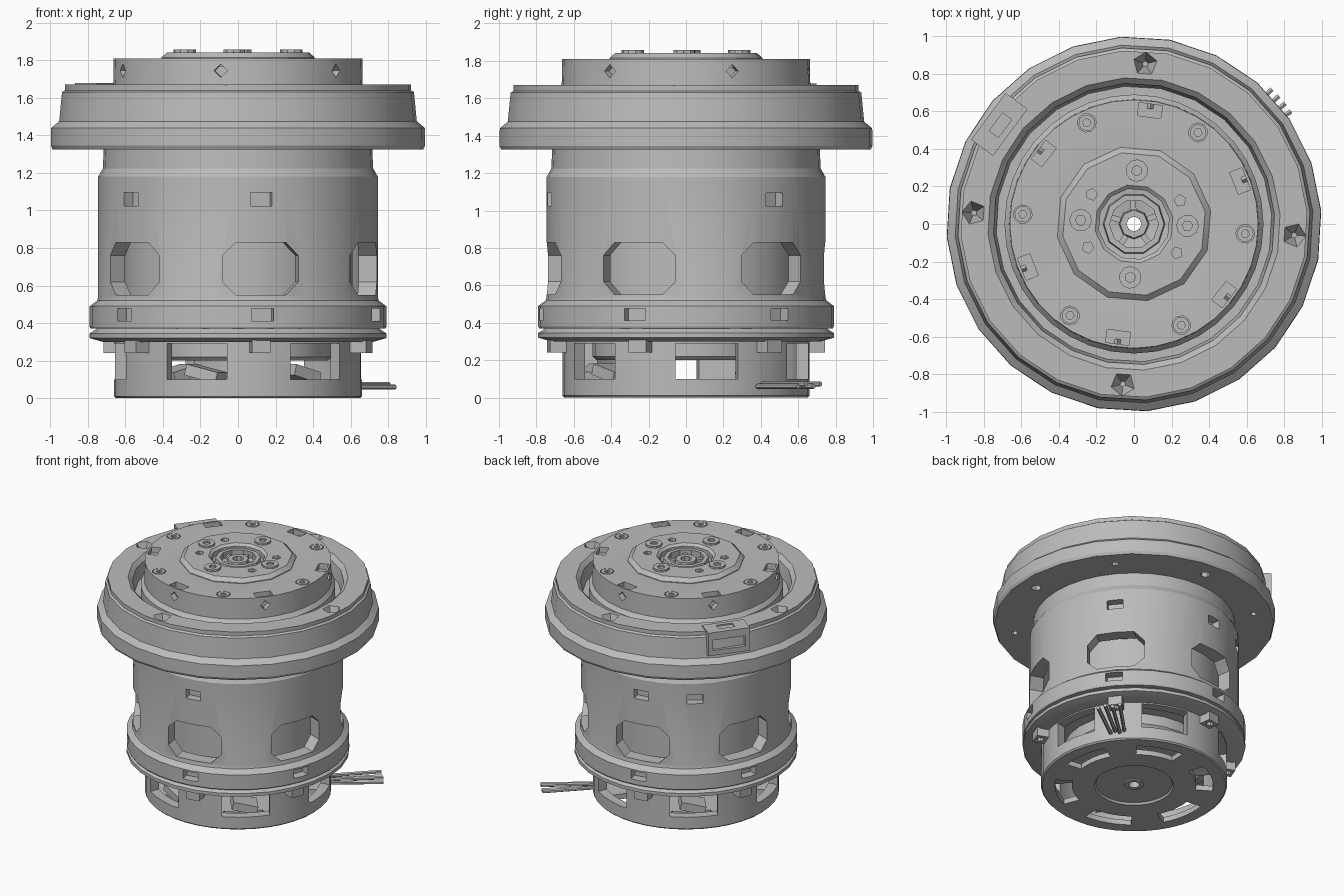
import bpy, bmesh, math
from mathutils import Matrix, Vector

if "Cube" in bpy.data.objects:
    bpy.data.objects.remove(bpy.data.objects["Cube"])

mat = bpy.data.materials.new("light_grey_metal")
mat.diffuse_color = (0.5, 0.5, 0.5, 1)
mat.use_nodes = True
mat.node_tree.nodes["Principled BSDF"].inputs["Base Color"].default_value = mat.diffuse_color


def make(name, bm):
    bmesh.ops.recalc_face_normals(bm, faces=bm.faces[:])
    me = bpy.data.meshes.new(name)
    bm.to_mesh(me)
    bm.free()
    me.materials.append(mat)
    ob = bpy.data.objects.new(name, me)
    bpy.context.collection.objects.link(ob)
    return ob


def lathe(name, profile, segs, phase=0.0):
    """Spin a closed (radius, z) loop about the z axis."""
    bm = bmesh.new()
    rings = []
    for i in range(segs):
        a = math.radians(phase) + math.tau * i / segs
        rings.append([bm.verts.new((r * math.cos(a), r * math.sin(a), z)) for r, z in profile])
    n = len(profile)
    for i in range(segs):
        p, q = rings[i], rings[(i + 1) % segs]
        for j in range(n):
            k = (j + 1) % n
            bm.faces.new((p[j], q[j], q[k], p[k]))
    return make(name, bm)


def side(deg, z):
    """Frame on the wall: x along the wall, y up, z outwards."""
    a = math.radians(deg)
    out, up = Vector((math.cos(a), math.sin(a), 0)), Vector((0, 0, 1))
    m = Matrix((up.cross(out), up, out)).transposed().to_4x4()
    return Matrix.Translation((0, 0, z)) @ m


def top(deg, r):
    """Frame lying flat: x outwards, y along the circle, z up."""
    return Matrix.Rotation(math.radians(deg), 4, 'Z') @ Matrix.Translation((r, 0, 0))


def prism(bm, m, pts, z0, z1, s0=1.0, s1=1.0):
    lo = [bm.verts.new(m @ Vector((x * s0, y * s0, z0))) for x, y in pts]
    hi = [bm.verts.new(m @ Vector((x * s1, y * s1, z1))) for x, y in pts]
    n = len(pts)
    bm.faces.new(lo[::-1])
    bm.faces.new(hi)
    for i in range(n):
        j = (i + 1) % n
        bm.faces.new((lo[i], lo[j], hi[j], hi[i]))


def rect(w, h, c=0.0):
    w, h = w / 2, h / 2
    if not c:
        return [(-w, -h), (w, -h), (w, h), (-w, h)]
    return [(-w + c, -h), (w - c, -h), (w, -h + c), (w, h - c),
            (w - c, h), (-w + c, h), (-w, h - c), (-w, -h + c)]


def ngon(r, n, phase=0.0):
    return [(r * math.cos(phase + math.tau * i / n), r * math.sin(phase + math.tau * i / n))
            for i in range(n)]


def cut(ob, bm):
    """Subtract the cutter mesh and bake the result."""
    cutter = make("cutter", bm)
    cutter.hide_render = True
    mod = ob.modifiers.new("cut", 'BOOLEAN')
    mod.operation, mod.solver, mod.object = 'DIFFERENCE', 'EXACT', cutter
    bpy.context.view_layer.update()
    dg = bpy.context.evaluated_depsgraph_get()
    me = bpy.data.meshes.new_from_object(ob.evaluated_get(dg))
    ob.modifiers.clear()
    ob.data = me
    bpy.data.objects.remove(cutter)


def six(start):
    return [start + 60 * k for k in range(6)]


# base cup with wall windows and floor slots
cup = lathe("base_cup", [(0.045, 0.015), (0.27, 0.015), (0.28, 0), (0.65, 0), (0.66, 0.01), (0.66, 0.31),
                         (0.59, 0.31), (0.59, 0.04), (0.045, 0.04)], 40)
bm = bmesh.new()
for a in six(10):
    prism(bm, side(a, 0.195), rect(0.34, 0.19), 0.5, 0.8)
    arc = [math.radians(a + t) for t in range(-18, 19, 6)]
    pts = [(0.56 * math.cos(t), 0.56 * math.sin(t)) for t in arc]
    pts += [(0.44 * math.cos(t), 0.44 * math.sin(t)) for t in arc[::-1]]
    prism(bm, Matrix.Identity(4), pts, -0.1, 0.06)
cut(cup, bm)
lathe("bottom_hub", [(0.04, 0.005), (0.07, 0.005), (0.07, 0.08), (0.04, 0.08)], 12)

# bearing carrier and clips seen through the base windows
lathe("bearing_carrier", [(0.04, 0.2), (0.48, 0.2), (0.5, 0.22), (0.5, 0.32), (0.04, 0.32)], 24)
bm = bmesh.new()
for a in (-110, -50, 130):
    prism(bm, side(a, 0.13) @ Matrix.Rotation(-0.25, 4, 'Z'), rect(0.18, 0.06), 0.42, 0.58)
make("winding_clips", bm)

# mounting lugs with screw holes
lugs = bmesh.new()
holes = bmesh.new()
for a in six(-80.4):
    prism(lugs, top(a, 0.70), rect(0.09, 0.10), 0.24, 0.32)
    prism(holes, top(a, 0.705), ngon(0.025, 6), 0.2, 0.28)
cut(make("mounting_lugs", lugs), holes)

# cable fan leaving the base
bm = bmesh.new()
for k in range(4):
    m = Matrix.Translation((0.47, 0.39, 0.06)) @ Matrix.Rotation(math.radians(36 + 3 * k), 4, 'Z')
    m = m @ Matrix.Translation((0, -0.045 + 0.03 * k, 0.012 * (k % 2)))
    m = m @ Matrix.Rotation(math.pi / 2, 4, 'Y')
    prism(bm, m, ngon(0.014, 6), 0, 0.42)
make("cables", bm)

# clamp ring below the housing
lathe("clamp_ring", [(0.45, 0.3), (0.72, 0.3), (0.79, 0.32), (0.79, 0.345), (0.76, 0.365), (0.74, 0.385),
                     (0.45, 0.385)], 28)

# main housing with windows, upper holes and rim notches
body = lathe("housing", [(0.645, 0.37), (0.785, 0.37), (0.79, 0.38), (0.79, 0.49), (0.75, 0.52), (0.745, 0.54),
                         (0.745, 1.18), (0.72, 1.225), (0.715, 1.34), (0.645, 1.34)], 36)
bm = bmesh.new()
for a in six(-80.4):
    prism(bm, side(a, 0.69), rect(0.41, 0.28, 0.07), 0.55, 0.9)
    prism(bm, side(a, 0.445), rect(0.12, 0.065), 0.72, 0.9)
for a in (-80.4, -140.4, 39.6, 99.6, 130):
    prism(bm, side(a, 1.06), rect(0.115, 0.07), 0.68, 0.9)
cut(body, bm)
lathe("stator_core", [(0.04, 0.32), (0.61, 0.32), (0.61, 1.5), (0.04, 1.5)], 36)

# stepped flange with countersunk holes
flange = lathe("flange", [(0.6, 1.325), (0.99, 1.325), (1.0, 1.345), (0.998, 1.44), (0.955, 1.475),
                          (0.94, 1.63), (0.925, 1.64), (0.925, 1.67), (0.78, 1.67), (0.75, 1.64),
                          (0.735, 1.54), (0.6, 1.54)], 24, 4)
bm = bmesh.new()
for k in range(4):
    a = 86 + 90 * k
    prism(bm, top(a, 0.855), ngon(0.065, 5), 1.55, 1.68, 0.25, 1.05)
    prism(bm, top(a, 0.855), ngon(0.035, 6), 1.3, 1.4)
    prism(bm, top(a + 45, 0.855), ngon(0.025, 6), 1.3, 1.38)
cut(flange, bm)

# connector socket on the flange edge
bm = bmesh.new()
prism(bm, side(143.5, 1.59), rect(0.31, 0.18), 0.82, 0.965)
socket = make("connector_socket", bm)
bm = bmesh.new()
prism(bm, side(143.5, 1.58), rect(0.24, 0.08), 0.93, 1.0)
prism(bm, top(143.5, 0.885), rect(0.06, 0.12), 1.65, 1.7)
cut(socket, bm)

# rotor cap with pockets, screw holes and side diamonds
cap = lathe("rotor_cap", [(0.04, 1.48), (0.69, 1.48), (0.69, 1.62), (0.665, 1.65), (0.662, 1.81), (0.3, 1.81),
                          (0.04, 1.76)], 36)
bm = bmesh.new()
for a in six(82):
    prism(bm, top(a, 0.61), rect(0.07, 0.125), 1.765, 1.85)
    prism(bm, side(a, 1.745), ngon(0.036, 4), 0.62, 0.7)
for a in six(-5):
    prism(bm, top(a, 0.595), ngon(0.05, 10), 1.795, 1.85)
cut(cap, bm)
bm = bmesh.new()
holes = bmesh.new()
for a in six(-5):
    prism(bm, top(a, 0.595), ngon(0.044, 10), 1.78, 1.811)
    prism(holes, top(a, 0.595), ngon(0.022, 6), 1.79, 1.85)
cut(make("cap_screws", bm), holes)

# twelve-sided centre plate with small holes
plate = lathe("centre_plate", [(0.19, 1.78), (0.415, 1.78), (0.415, 1.815), (0.385, 1.842), (0.21, 1.842),
                               (0.19, 1.825)], 12, 10)
bm = bmesh.new()
for a in (145, 27, 207, -34):
    prism(bm, top(a, 0.275), ngon(0.032, 5), 1.82, 1.87)
cut(plate, bm)
bm = bmesh.new()
holes = bmesh.new()
for a in (87, 176, -2, 266):
    prism(bm, top(a, 0.285), ngon(0.06, 10), 1.8, 1.857)
    prism(holes, top(a, 0.285), ngon(0.028, 6), 1.825, 1.9)
cut(make("plate_screws", bm), holes)

# shaft end, bearing ring and spokes inside the centre recess
lathe("bearing_ring", [(0.13, 1.75), (0.17, 1.75), (0.16, 1.825), (0.13, 1.825)], 10)
lathe("shaft_end", [(0.04, 1.74), (0.085, 1.74), (0.075, 1.815), (0.04, 1.815)], 8)
bm = bmesh.new()
for a in range(0, 360, 72):
    prism(bm, top(a + 20, 0.11), rect(0.07, 0.03), 1.75, 1.8)
make("bearing_spokes", bm)

# soft shading with crisp edges
for ob in bpy.context.collection.objects:
    ob.select_set(True)
    bpy.context.view_layer.objects.active = ob
bpy.ops.object.shade_smooth_by_angle(angle=math.radians(25))
